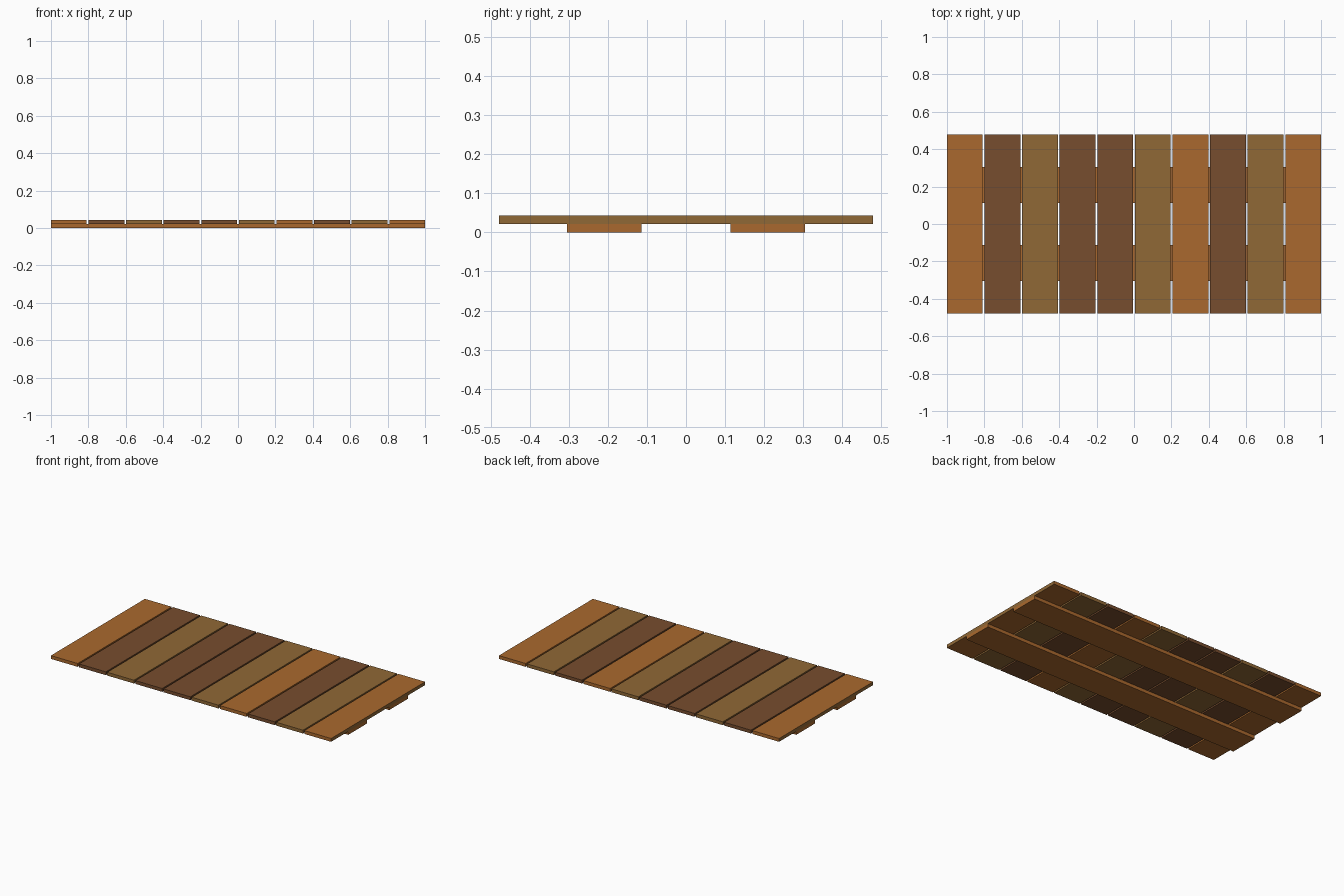
import bpy, bmesh

if "Cube" in bpy.data.objects:
    bpy.data.objects.remove(bpy.data.objects["Cube"])

def lin(c):
    c /= 255
    return c / 12.92 if c <= 0.04045 else ((c + 0.055) / 1.055) ** 2.4

def material(name, rgb):
    m = bpy.data.materials.new(name)
    m.diffuse_color = (*[lin(c) for c in rgb], 1)
    m.use_nodes = True
    m.node_tree.nodes["Principled BSDF"].inputs["Base Color"].default_value = m.diffuse_color
    return m

ORANGE = material("orange_wood", (170, 105, 46))
DARK = material("dark_wood", (119, 77, 46))
OLIVE = material("olive_wood", (144, 104, 54))

def box(name, x, y, z, mats, end_rule=None):
    """Box from (min, max) pairs; end_rule(face centre) picks the second material."""
    bm = bmesh.new()
    bmesh.ops.create_cube(bm, size=1)
    for v in bm.verts:
        v.co = [r[0] if c < 0 else r[1] for c, r in zip(v.co, (x, y, z))]
    if end_rule:
        for f in bm.faces:
            f.material_index = int(end_rule(f.calc_center_median()))
    me = bpy.data.meshes.new(name)
    bm.to_mesh(me)
    bm.free()
    for m in mats:
        me.materials.append(m)
    ob = bpy.data.objects.new(name, me)
    bpy.context.collection.objects.link(ob)

WIDTH, COUNT, THICK = 0.191, 10, 0.0215
pitch = (2 - WIDTH) / (COUNT - 1)
colours = [ORANGE, DARK, OLIVE, DARK, DARK, OLIVE, ORANGE, DARK, OLIVE, ORANGE]

# cross planks, with olive outer faces at the two ends
for i, col in enumerate(colours):
    x0 = -1 + i * pitch
    box(f"plank_{i + 1}", (x0, x0 + WIDTH), (-0.479, 0.479), (THICK, 2 * THICK),
        [col, OLIVE], lambda c: abs(c.x) > 0.999)

# two long rails underneath
for side, s in (("front", -1), ("back", 1)):
    mid = s * 0.209
    box(f"{side}_rail", (-1, 1), (mid - WIDTH / 2, mid + WIDTH / 2), (0, THICK), [ORANGE])
